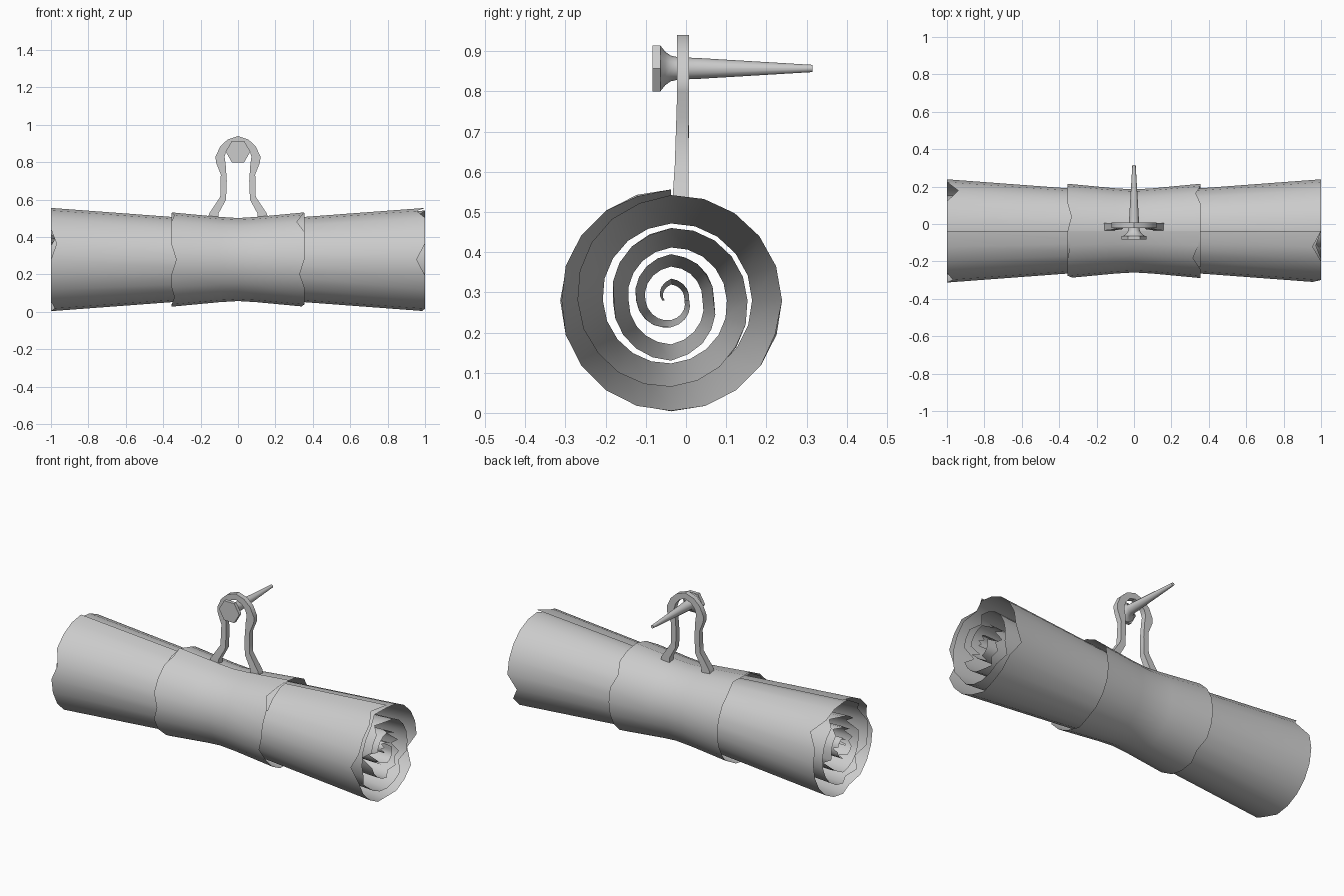
import bpy, bmesh, math, random
from mathutils import Matrix, Vector

if "Cube" in bpy.data.objects:
    bpy.data.objects.remove(bpy.data.objects["Cube"])

random.seed(4)
CY, CZ = -0.037, 0.28      # scroll axis


def make_object(name, verts, faces, fix_normals=False):
    me = bpy.data.meshes.new(name)
    me.from_pydata(verts, [], faces)
    if fix_normals:
        bm = bmesh.new()
        bm.from_mesh(me)
        bmesh.ops.recalc_face_normals(bm, faces=bm.faces)
        bm.to_mesh(me)
        bm.free()
    ob = bpy.data.objects.new(name, me)
    bpy.context.collection.objects.link(ob)
    bpy.ops.object.select_all(action='DESELECT')
    ob.select_set(True)
    bpy.context.view_layer.objects.active = ob
    bpy.ops.object.shade_smooth_by_angle(angle=math.radians(35))
    return ob


def lerp_keys(keys, t):
    for (a, ra), (b, rb) in zip(keys, keys[1:]):
        if t <= b:
            return ra + (rb - ra) * max(0, t - a) / (b - a)
    return keys[-1][1]


def rolled_sheet(name, angles, radius, rows, flare, left_tears, right_tears):
    """Sheet rolled around the x axis; tears pull single edge points inward."""
    verts, faces = [], []
    n = len(rows)
    for k, a in enumerate(angles):
        for j, x in enumerate(rows):
            if j == 0:
                x += left_tears.get(k, 0)
            if j == n - 1:
                x -= right_tears.get(k, 0)
            r = radius(a) * flare(abs(x))
            t = math.radians(a)
            verts.append((x, CY + r * math.cos(t), CZ + r * math.sin(t)))
    for k in range(len(angles) - 1):
        for j in range(n - 1):
            p = k * n + j
            faces.append((p, p + n, p + n + 1, p + 1))
    return make_object(name, verts, faces)


# rolled paper: spiral that flares toward both ends
spiral = [(90, .276), (370, .276), (450, .262), (540, .233), (630, .215),
          (720, .19), (810, .18), (900, .145), (990, .15), (1080, .107),
          (1170, .115), (1260, .088), (1350, .067), (1440, .045),
          (1530, .054), (1620, .022)]
angles = [90 + 18 * k for k in range(86)]
left = {4: .03, 9: .02, 17: .06}
right = {1: .045, 5: .045, 10: .015, 14: .05}
for k in range(21, 84, 2):
    if random.random() < .45:
        left[k] = random.uniform(.02, .07)
    if random.random() < .45:
        right[k] = random.uniform(.02, .07)
rolled_sheet("rolled_paper", angles, lambda a: lerp_keys(spiral, a),
             [-1, 0, 1], lambda x: .73 + .27 * x, left, right)

# wrapping band around the middle, with a small overlap on top
band_keys = [(90, 1.0), (400, 1.0), (450, .985), (504, .95)]
band_profile = [(0, .222), (.1, .228), (.355, .252)]
rolled_sheet("middle_band", [90 + 18 * k for k in range(24)],
             lambda a: lerp_keys(band_keys, a), [-.355, -.1, 0, .1, .355],
             lambda x: lerp_keys(band_profile, x),
             {1: .015, 5: .025, 8: .015, 12: .02, 19: .02},
             {1: .012, 2: .04, 6: .025, 10: .015, 17: .025})

# hanger: bent strap, half outline (outer x, z, inner x, z, front y, back y)
half = [(.16, .50, .105, .50, -.035, .006), (.155, .525, .105, .525, -.034, .006),
        (.095, .615, .064, .60, -.028, .006), (.092, .735, .060, .70, -.024, .007),
        (.118, .80, .066, .79, -.022, .008), (.120, .83, .072, .83, -.022, .008),
        (.095, .885, .062, .862, -.022, .008), (.055, .922, .036, .892, -.022, .008)]
outline = half + [(0, .94, 0, .905, -.022, .008)] \
    + [(-a, b, -c, d, e, f) for a, b, c, d, e, f in reversed(half)]
verts, faces = [], []
for ox, oz, ix, iz, y0, y1 in outline:
    verts += [(ox, y0, oz), (ix, y0, iz), (ix, y1, iz), (ox, y1, oz)]
for s in range(len(outline) - 1):
    for j in range(4):
        a, b = s * 4 + j, s * 4 + (j + 1) % 4
        faces.append((a, b, b + 4, a + 4))
last = len(verts) - 4
faces += [(0, 1, 2, 3), (last, last + 1, last + 2, last + 3)]
make_object("hanger_strap", verts, faces, True)


def turned(name, rings, sides, z):
    """Closed solid of rings (y, radius) around a y-directed axis."""
    verts, faces = [], []
    for y, r in rings:
        for k in range(sides):
            t = 2 * math.pi * k / sides
            verts.append((r * math.cos(t), y, z + r * math.sin(t)))
    for s in range(len(rings) - 1):
        for k in range(sides):
            a, b = s * sides + k, s * sides + (k + 1) % sides
            faces.append((a, b, b + sides, a + sides))
    end = len(verts) - sides
    faces += [tuple(range(sides)), tuple(range(end, len(verts)))]
    return make_object(name, verts, faces, True)


# nail: hexagonal head, tapering neck and long pointed shank
turned("nail_head", [(-.083, .066), (-.063, .066)], 6, .857)
turned("nail_shank", [(-.063, .056), (-.052, .042), (-.038, .032), (-.02, .028),
                      (.03, .026), (.315, .009)], 12, .857)
